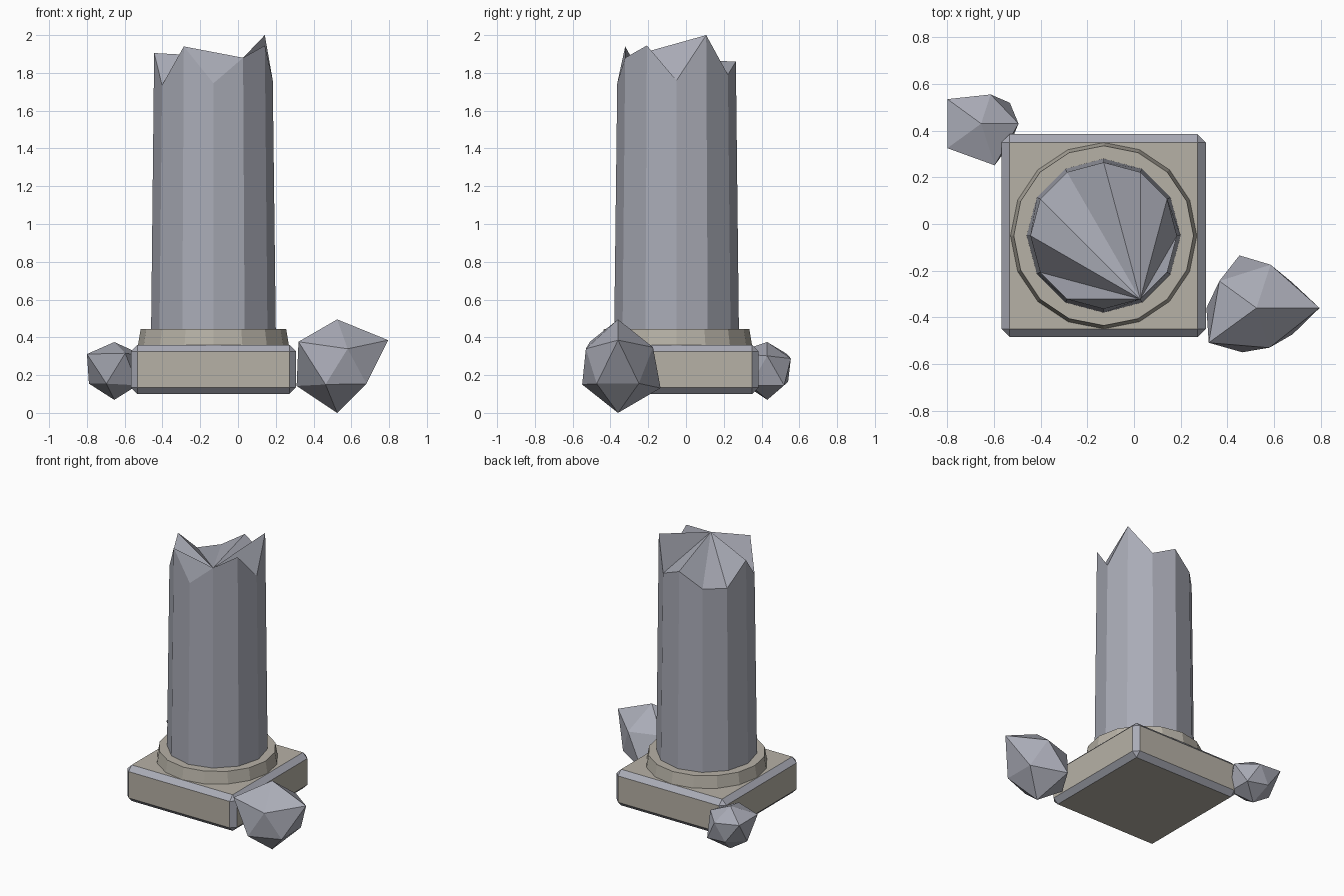
import bpy
import bmesh
from math import cos, sin, radians, sqrt
from mathutils import Vector

cube = bpy.data.objects.get("Cube")
if cube:
    bpy.data.objects.remove(cube, do_unlink=True)

CX, CY = -0.13, -0.05  # column axis


def material(name, rgb):
    mat = bpy.data.materials.new(name)
    mat.use_nodes = True
    mat.diffuse_color = (*rgb, 1)
    mat.node_tree.nodes["Principled BSDF"].inputs["Base Color"].default_value = (*rgb, 1)
    return mat


grey = material("blue grey stone", (0.40, 0.41, 0.47))
beige = material("warm beige stone", (0.47, 0.44, 0.38))


def finish(name, bm, *mats):
    bmesh.ops.recalc_face_normals(bm, faces=bm.faces)
    mesh = bpy.data.meshes.new(name)
    bm.to_mesh(mesh)
    bm.free()
    for mat in mats:
        mesh.materials.append(mat)
    obj = bpy.data.objects.new(name, mesh)
    bpy.context.collection.objects.link(obj)
    return obj


def ring(bm, sides, radius, heights):
    step = 360 / sides
    return [bm.verts.new((CX + radius * cos(radians(step * i)),
                          CY + radius * sin(radians(step * i)), z))
            for i, z in enumerate(heights)]


def bridge(bm, low, high):
    n = len(low)
    for i in range(n):
        j = (i + 1) % n
        bm.faces.new((low[i], low[j], high[j], high[i]))


# Square plinth with chamfered edges in the other stone
bm = bmesh.new()
bmesh.ops.create_cube(bm, size=1)
bmesh.ops.scale(bm, vec=(0.875, 0.87, 0.26), verts=bm.verts)
bmesh.ops.translate(bm, vec=(CX, CY, 0.23), verts=bm.verts)
bmesh.ops.bevel(bm, geom=bm.edges[:], offset=0.035, segments=1, affect='EDGES')
bm.normal_update()
for face in bm.faces:
    face.material_index = 0 if max(abs(c) for c in face.normal) > 0.95 else 1
finish("plinth", bm, beige, grey)

# Tapered collar
bm = bmesh.new()
low = ring(bm, 16, 0.40, [0.355] * 16)
high = ring(bm, 16, 0.385, [0.445] * 16)
bridge(bm, low, high)
bm.faces.new(high)
bm.faces.new(low[::-1])
finish("collar", bm, beige)

# Broken shaft: jagged rim, capped by a fan from one rim point
rim = [1.76, 2.0, 1.79, 1.86, 1.76, 1.75, 1.905, 1.735, 1.94, 1.745, 1.88, 1.945]
bm = bmesh.new()
low = ring(bm, 12, 0.33, [0.44] * 12)
high = ring(bm, 12, 0.314, rim)
bridge(bm, low, high)
bm.faces.new(low[::-1])
hub = 10
for k in range(1, 11):
    bm.faces.new((high[hub], high[(hub + k) % 12], high[(hub + k + 1) % 12]))
finish("broken_shaft", bm, grey)


# Loose rocks: icosahedra with a distance for each corner
def rock(name, centre, bottom, lower, upper, top):
    bm = bmesh.new()
    centre = Vector(centre)
    bm.verts.new(centre - Vector((0, 0, bottom)))
    bm.verts.new(centre + Vector((0, 0, top)))
    for dists, start, side in ((lower, 36, -1), (upper, 0, 1)):
        for i, d in enumerate(dists):
            a = radians(start + 72 * i)
            bm.verts.new(centre + Vector((2 * cos(a), 2 * sin(a), side)) * d / sqrt(5))
    bmesh.ops.convex_hull(bm, input=bm.verts)
    finish(name, bm, grey)


rock("large_rock", (0.525, -0.36, 0.25), 0.25,
     (0.21, 0.265, 0.24, 0.223, 0.214), (0.302, 0.218, 0.22, 0.283, 0.2), 0.245)
rock("small_rock", (-0.655, 0.43, 0.222), 0.153,
     (0.17, 0.13, 0.15, 0.15, 0.17), (0.179, 0.147, 0.2, 0.2, 0.21), 0.153)
